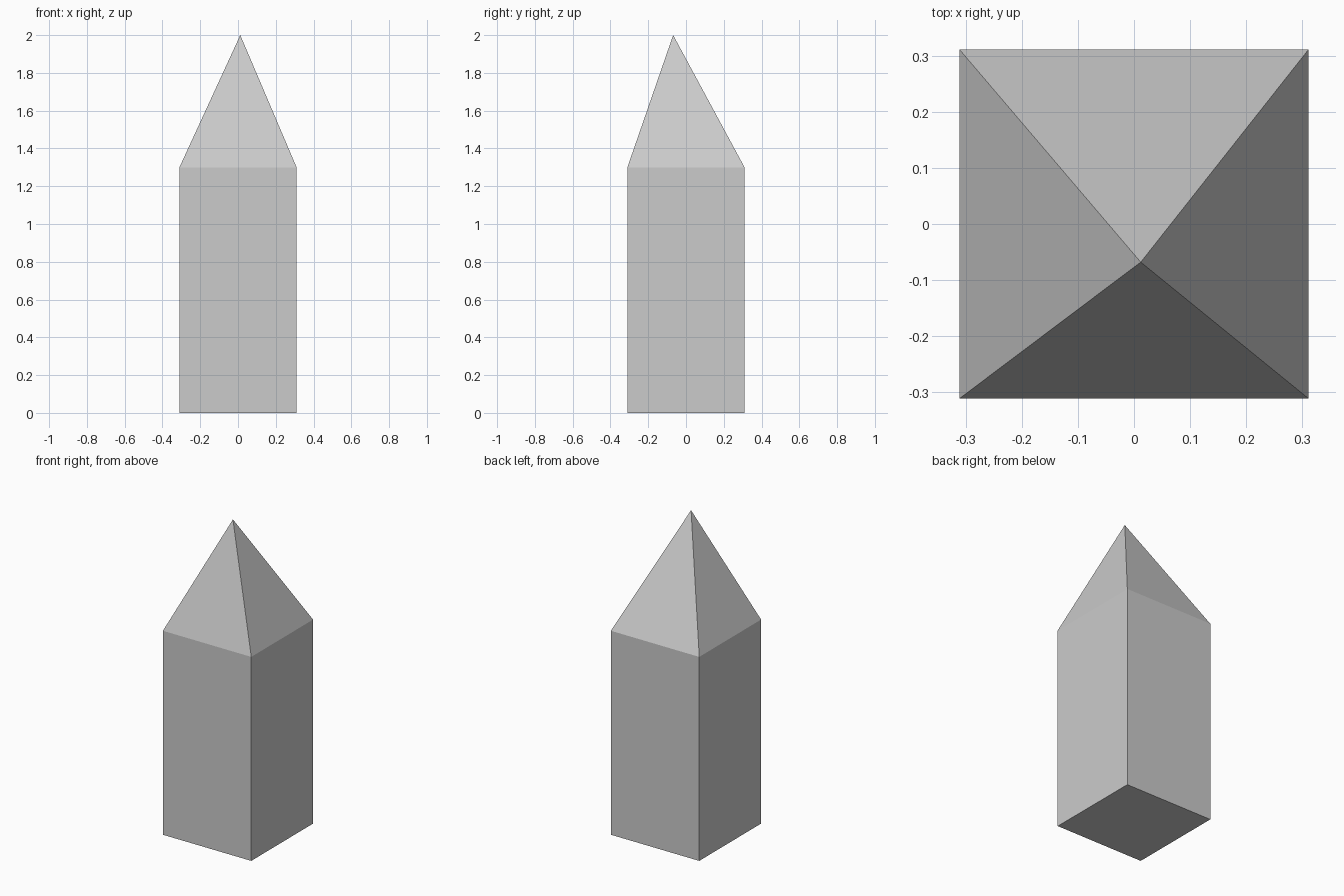
import bpy
import bmesh

if "Cube" in bpy.data.objects:
    bpy.data.objects.remove(bpy.data.objects["Cube"])

HALF, SHOULDER, TOP = 0.311, 1.298, 2.0
APEX = (0.012, -0.068, TOP)

bm = bmesh.new()

# Square base
corners = [(-HALF, -HALF), (HALF, -HALF), (HALF, HALF), (-HALF, HALF)]
base = bm.faces.new([bm.verts.new((x, y, 0)) for x, y in corners])

# Straight shaft
extruded = bmesh.ops.extrude_face_region(bm, geom=[base], use_keep_orig=True)["geom"]
bmesh.ops.translate(bm, vec=(0, 0, SHOULDER),
                    verts=[g for g in extruded if isinstance(g, bmesh.types.BMVert)])

# Off-centre pointed tip
cap = next(g for g in extruded if isinstance(g, bmesh.types.BMFace))
tip = bmesh.ops.poke(bm, faces=[cap])["verts"][0]
tip.co = APEX

bmesh.ops.recalc_face_normals(bm, faces=bm.faces[:])
mesh = bpy.data.meshes.new("pointed_pillar")
bm.to_mesh(mesh)
bm.free()
bpy.context.collection.objects.link(bpy.data.objects.new("pointed_pillar", mesh))
